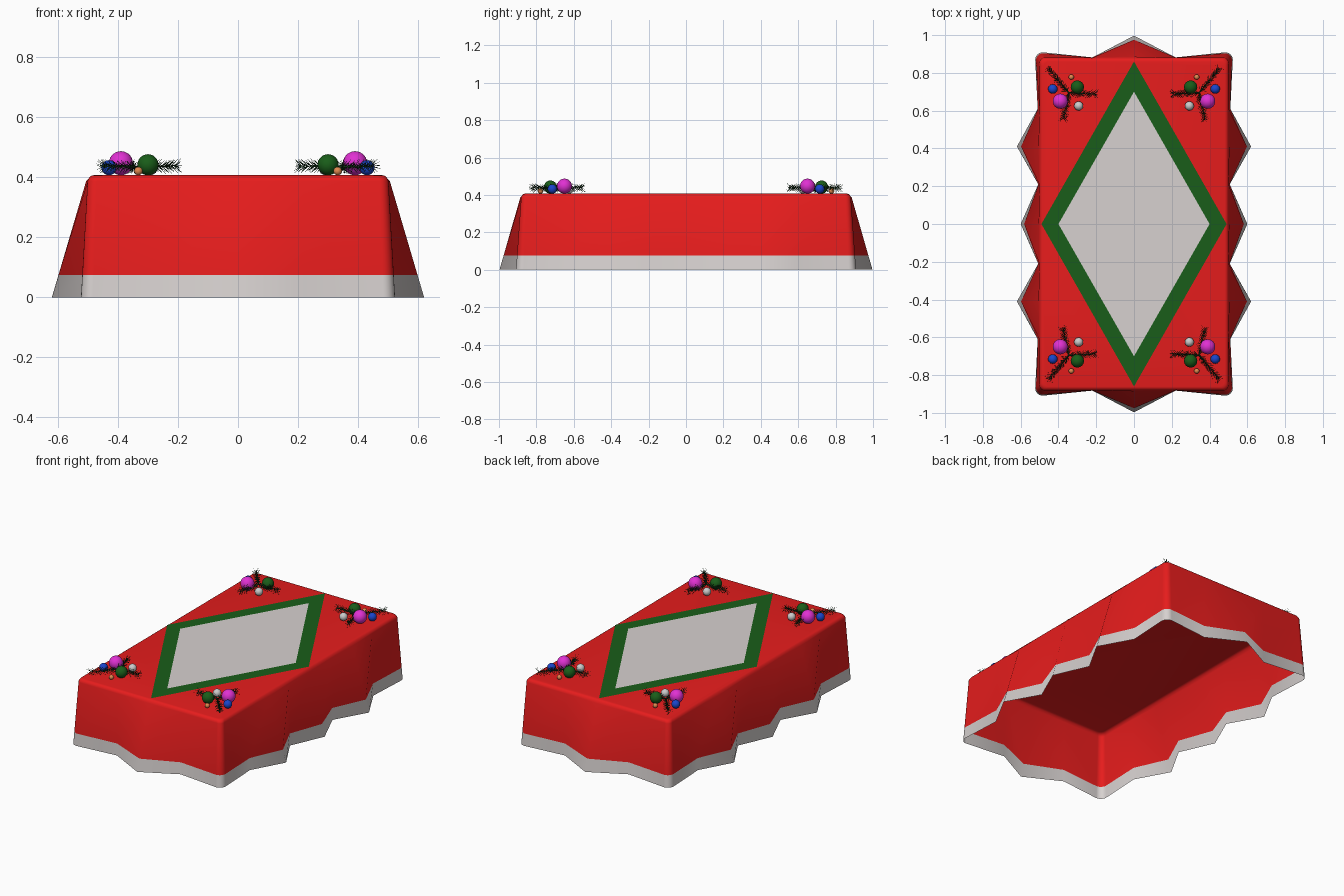
import bpy, bmesh, math, random
from mathutils import Vector

if "Cube" in bpy.data.objects:
    bpy.data.objects.remove(bpy.data.objects["Cube"])

random.seed(4)
TOP = 0.407


def material(name, rgb):
    m = bpy.data.materials.new(name)
    m.diffuse_color = (*rgb, 1)
    m.use_nodes = True
    m.node_tree.nodes["Principled BSDF"].inputs["Base Color"].default_value = m.diffuse_color
    return m


RED = material("red", (0.8, 0.012, 0.012))
PALE = material("pale", (0.68, 0.64, 0.63))
GREEN = material("green", (0.01, 0.11, 0.01))
NEEDLE = material("needle", (0.006, 0.035, 0.008))
PINK = material("pink", (0.75, 0.03, 0.65))
BLUE = material("blue", (0.01, 0.06, 0.6))
ORANGE = material("orange", (0.75, 0.25, 0.08))
WHITE = material("white", (0.8, 0.8, 0.78))


def finish(bm, name, mat, angle=None):
    me = bpy.data.meshes.new(name)
    bm.to_mesh(me)
    bm.free()
    me.materials.append(mat)
    ob = bpy.data.objects.new(name, me)
    bpy.context.collection.objects.link(ob)
    if angle:
        bpy.ops.object.select_all(action='DESELECT')
        ob.select_set(True)
        bpy.context.view_layer.objects.active = ob
        bpy.ops.object.shade_smooth_by_angle(angle=math.radians(angle))
    return ob


# Cloth outline: (hem point, table edge point) for one quarter, then mirrored
quarter = [((0.60, 0), (0.5, 0)), ((0.507, 0.21), (0.5, 0.21)),
           ((0.62, 0.41), (0.5, 0.41)), ((0.51, 0.61), (0.5, 0.61))]
for i in range(7):
    a = math.pi / 2 * i / 6
    c, s = math.cos(a), math.sin(a)
    quarter.append(((0.483 + 0.04 * c, 0.869 + 0.04 * s), (0.47 + 0.03 * c, 0.85 + 0.03 * s)))
quarter += [((0.22, 0.882), (0.22, 0.88)), ((0, 0.997), (0, 0.88))]


def flip(pair, sx, sy):
    return tuple((p[0] * sx, p[1] * sy) for p in pair)


half = quarter + [flip(p, -1, 1) for p in quarter[-2::-1]]
outline = half + [flip(p, 1, -1) for p in half[-2:0:-1]]


def wall_ring(z):
    t = z / TOP
    return [(h[0] + (e[0] - h[0]) * t, h[1] + (e[1] - h[1]) * t, z) for h, e in outline]


def inset_ring(d, z):
    return [(e[0] * (1 - d / 0.5), e[1] * (1 - d / 0.88), z) for h, e in outline]


def loft(name, rings, mat, cap=False):
    bm = bmesh.new()
    loops = [[bm.verts.new(p) for p in r] for r in rings]
    n = len(outline)
    for a, b in zip(loops, loops[1:]):
        for i in range(n):
            j = (i + 1) % n
            bm.faces.new((a[i], a[j], b[j], b[i]))
    if cap:
        bm.faces.new(loops[-1])
    return finish(bm, name, mat, 62)


SEAM = 0.075
R = 0.02
rounded = [inset_ring(R * (1 - math.cos(a)), TOP - R + R * math.sin(a))
           for a in (math.pi / 8 * k for k in range(1, 5))]
loft("hem_band", [wall_ring(0), wall_ring(SEAM)], PALE)
loft("tablecloth", [wall_ring(SEAM), wall_ring(TOP - R)] + rounded, RED, cap=True)

# Diamond runner: green frame and pale centre
def diamond(bm, x, y, z):
    return [bm.verts.new(p) for p in ((x, 0, z), (0, y, z), (-x, 0, z), (0, -y, z))]


bm = bmesh.new()
o, n = diamond(bm, 0.49, 0.86, TOP + 0.0015), diamond(bm, 0.40, 0.70, TOP + 0.0015)
for i in range(4):
    j = (i + 1) % 4
    bm.faces.new((o[i], o[j], n[j], n[i]))
finish(bm, "diamond_frame", GREEN)
bm = bmesh.new()
bm.faces.new(diamond(bm, 0.40, 0.70, TOP + 0.0015))
finish(bm, "diamond_centre", PALE)


# Corner decorations
def spike(bm, a, b, r):
    d = (b - a).normalized()
    u = d.orthogonal().normalized()
    w = d.cross(u)
    base = [bm.verts.new(a + r * (u * math.cos(t) + w * math.sin(t)))
            for t in (0, 2 * math.pi / 3, 4 * math.pi / 3)]
    tip = bm.verts.new(b)
    for i in range(3):
        bm.faces.new((base[i], base[(i + 1) % 3], tip))


def sprig(bm, start, end):
    start, end = Vector(start), Vector(end)
    spike(bm, start, end, 0.005)
    d = (end - start).normalized()
    u = d.orthogonal().normalized()
    w = d.cross(u)
    for k in range(13):
        p = start.lerp(end, 0.05 + 0.9 * k / 12)
        for q in range(7):
            t = 2 * math.pi * (q + 0.5 * (k % 2)) / 7 + random.uniform(-0.2, 0.2)
            out = u * math.cos(t) + w * math.sin(t)
            spike(bm, p, p + out * 0.026 + d * 0.024, 0.0016)


balls = [("green_bauble", 0.30, 0.725, 0.035, GREEN), ("pink_bauble", 0.39, 0.65, 0.04, PINK),
         ("blue_bauble", 0.43, 0.715, 0.025, BLUE), ("white_bauble", 0.293, 0.625, 0.024, WHITE),
         ("orange_bauble", 0.332, 0.778, 0.014, ORANGE)]
for sx in (1, -1):
    for sy in (1, -1):
        bm = bmesh.new()
        for x, y in ((0.45, 0.82), (0.205, 0.688), (0.375, 0.555)):
            sprig(bm, (0.345 * sx, 0.695 * sy, 0.435), (x * sx, y * sy, 0.438))
        finish(bm, "pine_sprigs", NEEDLE)
        for name, x, y, r, mat in balls:
            bm = bmesh.new()
            bmesh.ops.create_uvsphere(bm, u_segments=24, v_segments=14, radius=r)
            bmesh.ops.translate(bm, verts=bm.verts, vec=(x * sx, y * sy, TOP + r))
            finish(bm, name, mat, 60)
